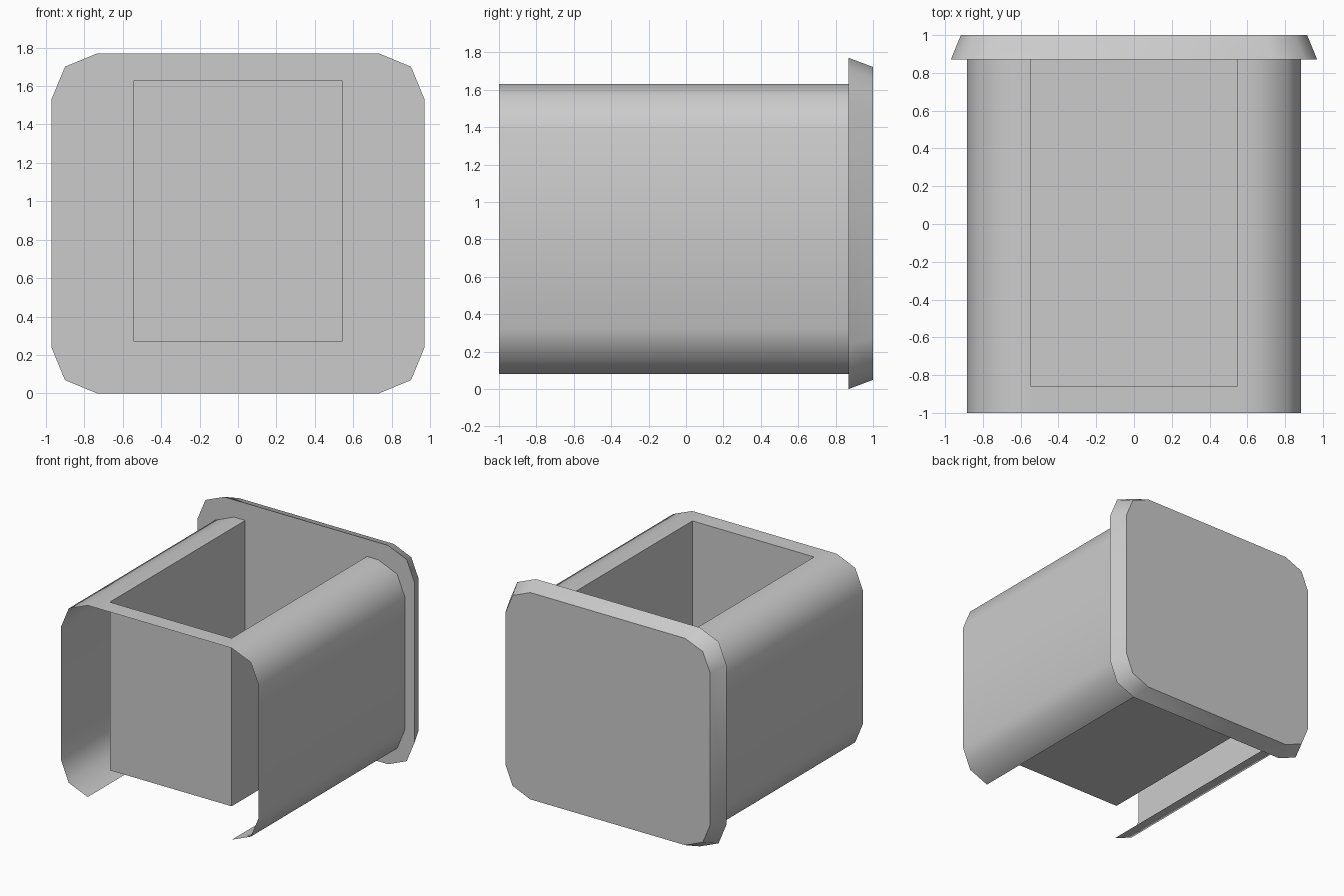
import bpy, bmesh, math

cube = bpy.data.objects.get("Cube")
if cube:
    bpy.data.objects.remove(cube, do_unlink=True)

grey = bpy.data.materials.new("plain grey")
grey.use_nodes = True
colour = (0.6, 0.6, 0.6, 1)
grey.diffuse_color = colour
grey.node_tree.nodes["Principled BSDF"].inputs["Base Color"].default_value = colour

FRONT, LIP, BACK = -1.0, -0.86, 0.87    # depths of front edge, bin front, rear plate
TOP, HOLE = 1.63, 0.545                 # rim height and half width of the opening


def finish(name, bm):
    bmesh.ops.remove_doubles(bm, verts=bm.verts, dist=0.0005)
    mesh = bpy.data.meshes.new(name)
    bm.to_mesh(mesh)
    bm.free()
    mesh.materials.append(grey)
    obj = bpy.data.objects.new(name, mesh)
    bpy.context.collection.objects.link(obj)
    bpy.ops.object.select_all(action='DESELECT')
    obj.select_set(True)
    bpy.context.view_layer.objects.active = obj
    bpy.ops.object.shade_smooth_by_angle(angle=math.radians(50))


def arc(cx, cz, r, start):
    """Two-segment quarter circle in the xz plane."""
    angles = [math.radians(start - 45 * i) for i in range(3)]
    return [(cx + r * math.cos(a), cz + r * math.sin(a)) for a in angles]


# Outer shell: thin curved sides joined by a strip at the front of the top
bm = bmesh.new()
profile = [(HOLE, TOP)] + arc(0.645, 1.39, 0.24, 90) + arc(0.645, 0.32, 0.24, 0)
for side in (1, -1):
    rows = [[bm.verts.new((side * x, y, z)) for x, z in profile]
            for y in (FRONT, LIP, BACK)]
    for a, b in zip(rows, rows[1:]):
        for i in range(len(profile) - 1):
            quad = [a[i], a[i + 1], b[i + 1], b[i]]
            bm.faces.new(quad if side == 1 else quad[::-1])
bm.faces.new([bm.verts.new((x, y, TOP)) for x, y in
              ((-HOLE, FRONT), (HOLE, FRONT), (HOLE, LIP), (-HOLE, LIP))])
finish("outer_shell", bm)

# Inner bin: a box open at the top, closed behind by the rear plate
bm = bmesh.new()
floor = 0.27
bmesh.ops.create_cube(bm, size=1)
for v in bm.verts:
    v.co = (v.co.x * 2 * HOLE, LIP if v.co.y < 0 else BACK, floor if v.co.z < 0 else TOP)
open_sides = [f for f in bm.faces if f.normal.z > 0.9 or f.normal.y > 0.9]
bmesh.ops.delete(bm, geom=open_sides, context='FACES')
finish("inner_bin", bm)

# Rear plate: rounded slab that narrows towards the back
bm = bmesh.new()
half_w, half_h, radius = 0.97, 0.885, 0.237
cx, cz = half_w - radius, half_h - radius
outline = (arc(cx, cz, radius, 90) + arc(cx, -cz, radius, 0)
           + arc(-cx, -cz, radius, -90) + arc(-cx, cz, radius, 180))
near, far = [[bm.verts.new((x * s, y, half_h + z * s)) for x, z in outline]
             for y, s in ((BACK, 1), (1.0, 0.945))]
bm.faces.new(near)
bm.faces.new(far)
for i in range(len(outline)):
    j = (i + 1) % len(outline)
    bm.faces.new([near[i], near[j], far[j], far[i]])
bmesh.ops.recalc_face_normals(bm, faces=bm.faces)
finish("rear_plate", bm)
